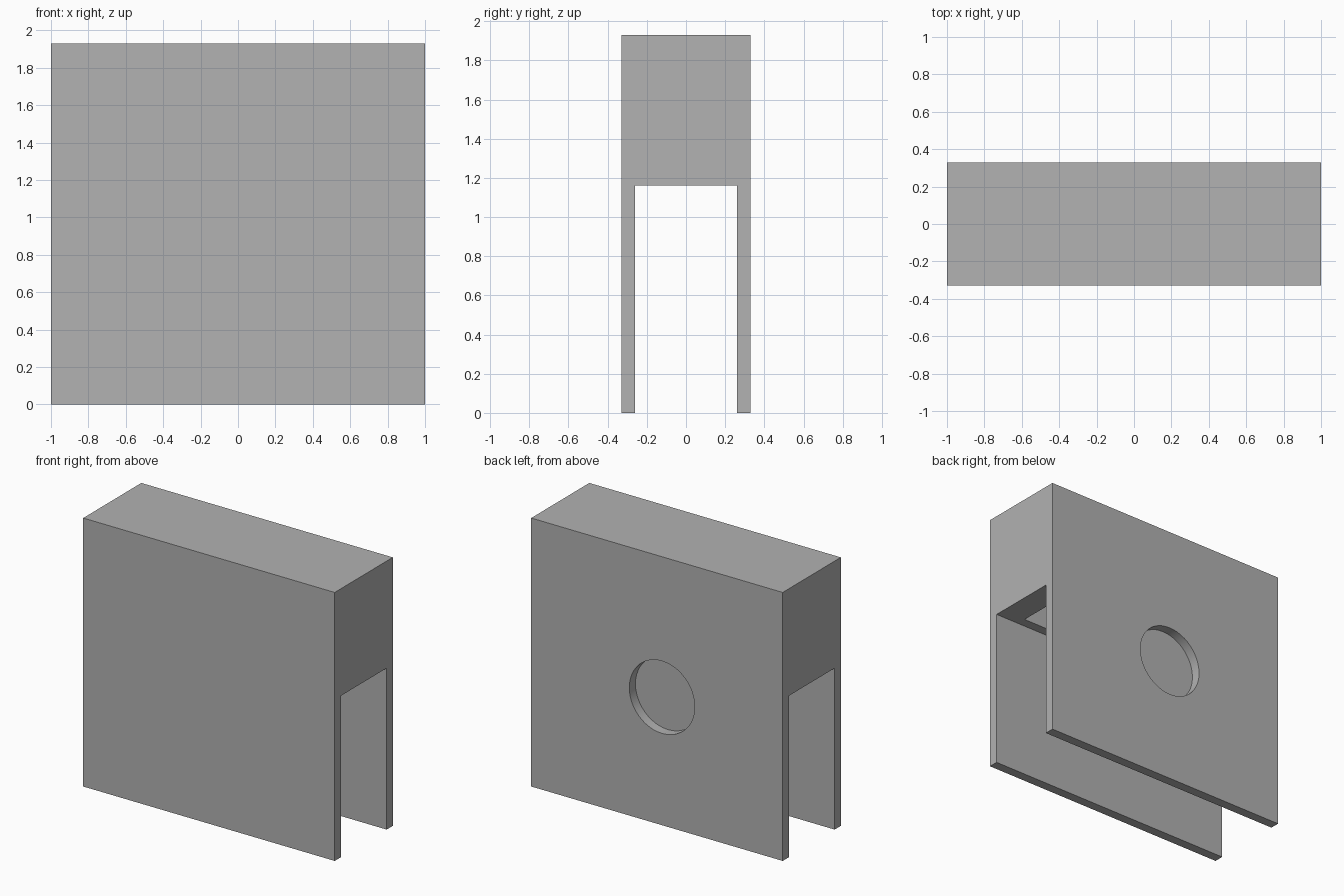
import bpy, bmesh, math

default = bpy.data.objects.get("Cube")
if default:
    bpy.data.objects.remove(default, do_unlink=True)

HALF_X, HALF_Y, TOP = 1.0, 0.33, 1.93
SLOT_Y, SLOT_TOP = 0.26, 1.16

grey = bpy.data.materials.new("plain grey")
grey.use_nodes = True
colour = (0.445, 0.445, 0.445, 1)
grey.diffuse_color = colour
grey.node_tree.nodes["Principled BSDF"].inputs["Base Color"].default_value = colour


def extruded_profile(name, points, half_x):
    """Extrude a (y, z) outline symmetrically along x."""
    bm = bmesh.new()
    face = bm.faces.new([bm.verts.new((-half_x, y, z)) for y, z in points])
    moved = bmesh.ops.extrude_face_region(bm, geom=[face])["geom"]
    verts = [v for v in moved if isinstance(v, bmesh.types.BMVert)]
    bmesh.ops.translate(bm, verts=verts, vec=(2 * half_x, 0, 0))
    bmesh.ops.recalc_face_normals(bm, faces=bm.faces)
    mesh = bpy.data.meshes.new(name)
    bm.to_mesh(mesh)
    bm.free()
    obj = bpy.data.objects.new(name, mesh)
    bpy.context.collection.objects.link(obj)
    obj.data.materials.append(grey)
    return obj


def cut(body, cutter):
    """Subtract the cutter, apply, and discard it."""
    mod = body.modifiers.new("cut", "BOOLEAN")
    mod.operation = "DIFFERENCE"
    mod.solver = "EXACT"
    mod.object = cutter
    cutter.hide_render = True
    bpy.context.view_layer.objects.active = body
    bpy.ops.object.modifier_apply(modifier=mod.name)
    bpy.data.objects.remove(cutter, do_unlink=True)


# Housing: solid top block with a front and a back plate hanging below
half = [(HALF_Y, TOP), (HALF_Y, 0), (SLOT_Y, 0), (SLOT_Y, SLOT_TOP)]
housing = extruded_profile("housing", half + [(-y, z) for y, z in reversed(half)], HALF_X)

# Rectangular pocket opening from the underside of the block
pocket_y, pocket_top = 0.19, 1.79
pocket = extruded_profile("pocket_cutter", [
    (-pocket_y, 1.0), (pocket_y, 1.0),
    (pocket_y, pocket_top), (-pocket_y, pocket_top)], 0.81)
cut(housing, pocket)

# Round hole through the back plate
bpy.ops.mesh.primitive_cylinder_add(
    vertices=48, radius=0.26, depth=0.2,
    location=(-0.04, SLOT_Y + 0.1, 0.92), rotation=(math.pi / 2, 0, 0))
hole = bpy.context.object
hole.data.materials.append(grey)
cut(housing, hole)

# Smooth hole wall, crisp block edges
bpy.ops.object.select_all(action="DESELECT")
housing.select_set(True)
bpy.context.view_layer.objects.active = housing
bpy.ops.object.shade_smooth_by_angle(angle=math.radians(30))
